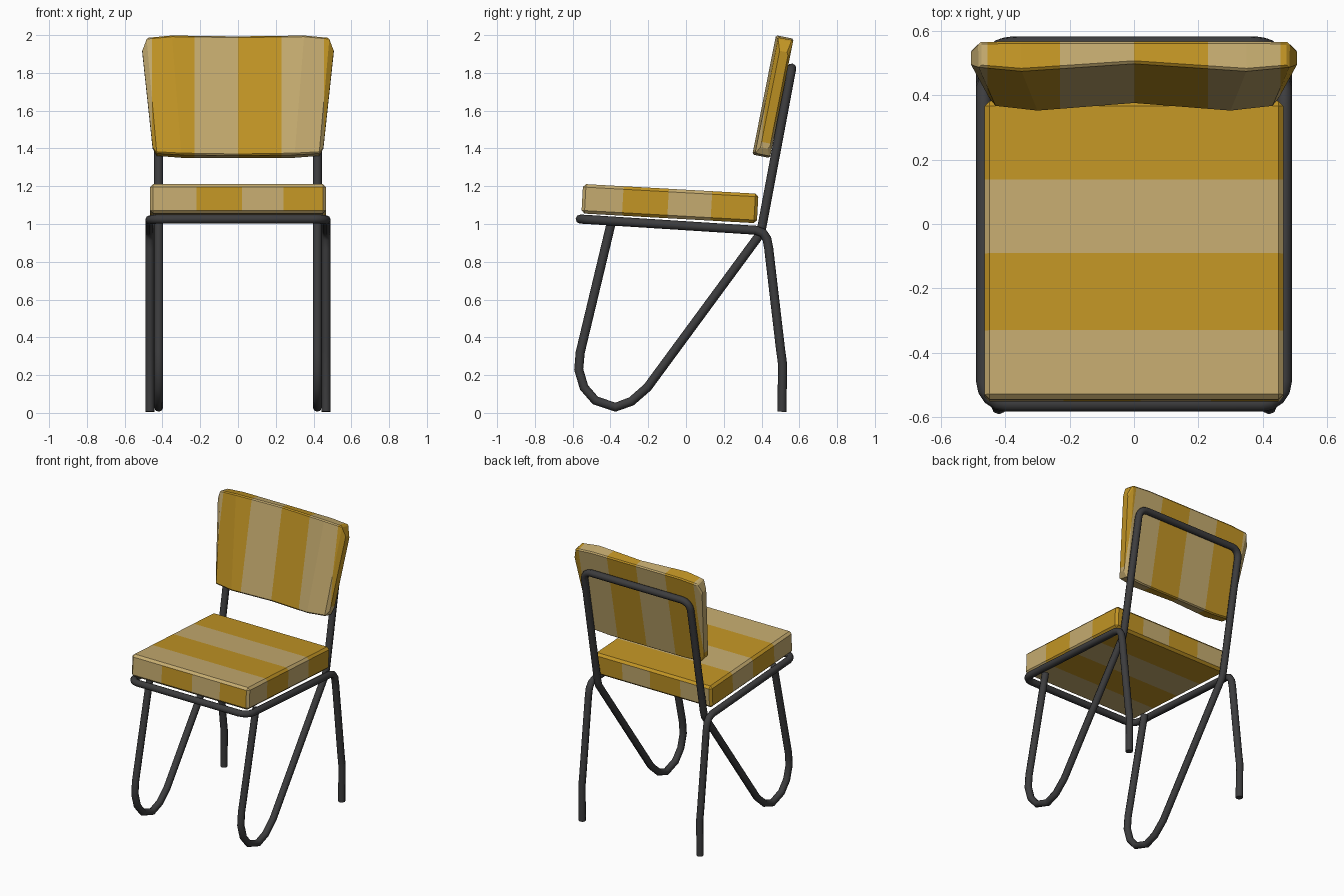
import bpy, bmesh, math
from mathutils import Vector, Matrix

if "Cube" in bpy.data.objects:
    bpy.data.objects.remove(bpy.data.objects["Cube"])


def material(name, rgb):
    m = bpy.data.materials.new(name)
    m.diffuse_color = (*rgb, 1)
    m.use_nodes = True
    m.node_tree.nodes["Principled BSDF"].inputs["Base Color"].default_value = m.diffuse_color
    return m


CREAM = material("cream stripe", (0.56, 0.41, 0.16))
GOLD = material("gold stripe", (0.54, 0.30, 0.018))
METAL = material("dark metal", (0.046, 0.046, 0.048))


def bend(corner, start, end, steps=4):
    """Rounded corner as a quarter arc between two points."""
    c, a, b = Vector(corner), Vector(start), Vector(end)
    o = a + b - c
    return [tuple(o + (a - o) * math.cos(t) + (b - o) * math.sin(t))
            for t in (math.pi / 2 * i / steps for i in range(steps + 1))]


def tube(name, half, radius=0.024):
    """Sweep a round tube along a half path mirrored across x."""
    pts = half + [(-x, y, z) for x, y, z in reversed(half)]
    cu = bpy.data.curves.new(name, 'CURVE')
    cu.dimensions = '3D'
    cu.bevel_depth, cu.bevel_resolution, cu.use_fill_caps = radius, 2, True
    sp = cu.splines.new('POLY')
    sp.points.add(len(pts) - 1)
    for p, co in zip(sp.points, pts):
        p.co = (*co, 1)
    cu.materials.append(METAL)
    ob = bpy.data.objects.new(name, cu)
    bpy.context.collection.objects.link(ob)
    bpy.ops.object.select_all(action='DESELECT')
    ob.select_set(True)
    bpy.context.view_layer.objects.active = ob
    bpy.ops.object.convert(target='MESH')
    bpy.ops.object.shade_smooth_by_angle(angle=math.radians(50))


def cut(bm, axis, places):
    """Slice the mesh at each stripe boundary."""
    n = Vector((0, 0, 0))
    n[axis] = 1
    for p in places:
        bmesh.ops.bisect_plane(bm, geom=bm.verts[:] + bm.edges[:] + bm.faces[:],
                               plane_co=n * p, plane_no=n, dist=1e-5)


def stripe(value, places):
    return sum(value > p for p in places) % 2


def bevel_sharp(bm, width, angle):
    bmesh.ops.recalc_face_normals(bm, faces=bm.faces[:])
    edges = [e for e in bm.edges if e.calc_face_angle(0) > math.radians(angle)]
    bmesh.ops.bevel(bm, geom=edges, offset=width, segments=1, affect='EDGES', profile=0.5)


def finish(name, bm, matrix):
    bm.transform(matrix)
    me = bpy.data.meshes.new(name)
    bm.to_mesh(me)
    bm.free()
    me.materials.append(CREAM)
    me.materials.append(GOLD)
    bpy.context.collection.objects.link(bpy.data.objects.new(name, me))


# Seat rail: rear feet, bends, side rails and front bar
R = 0.467
tube("seat_rail_and_rear_legs", [
    (R, 0.508, 0.006), (R, 0.511, 0.26), (R, 0.50, 0.34), (R, 0.438, 0.87), (R, 0.428, 0.922),
    (R, 0.408, 0.952), (R, 0.37, 0.967)]
    + bend((R, -0.56, 1.026), (R, -0.49, 1.022), (R - 0.07, -0.56, 1.026)))

# Hairpin front legs running up into the backrest loop
H = 0.42
tube("front_legs_and_back_loop", [
    (H, -0.395, 1.01), (H, -0.56, 0.32), (H, -0.568, 0.23), (H, -0.54, 0.135), (H, -0.48, 0.066),
    (H, -0.374, 0.030), (H, -0.289, 0.061), (H, -0.204, 0.135), (H, 0.388, 0.94), (H, 0.402, 0.985)]
    + bend((H, 0.56, 1.826), (H, 0.5485, 1.766), (H - 0.06, 0.56, 1.826)))

# Seat cushion: stripes run front to back, and sideways on the end faces
bm = bmesh.new()
bmesh.ops.create_cube(bm, size=1, matrix=Matrix.Diagonal((0.93, 0.93, 0.156, 1)))
bevel_sharp(bm, 0.016, 60)
x_cuts, y_cuts = (-0.22, 0.02, 0.24), (-0.25, -0.01, 0.22)
cut(bm, 0, x_cuts)
cut(bm, 1, y_cuts)
bm.normal_update()
for f in bm.faces:
    c = f.calc_center_median()
    f.material_index = stripe(c.x, x_cuts) if abs(f.normal.y) > 0.75 else stripe(c.y, y_cuts)
finish("seat_cushion", bm,
       Matrix.Translation((0, -0.085, 1.108)) @ Matrix.Rotation(math.radians(-3.2), 4, 'X'))

# Backrest: columns of (top x, bottom x, top z, bottom z, front depth, back inset)
half = [(0.35, 0.30, 0.322, -0.322, 0.095, 0), (0.482, 0.43, 0.312, -0.312, 0.082, 0),
        (0.507, 0.452, 0.245, -0.275, 0.060, 0.012)]
columns = [(-a, -b, *rest) for a, b, *rest in reversed(half)]
columns += [(0, 0, 0.322, -0.322, 0.071, 0)] + half
bm = bmesh.new()
rings = [[bm.verts.new(p) for p in ((xt, -d, zt), (xt, -k, zt), (xb, -k, zb), (xb, -d, zb))]
         for xt, xb, zt, zb, d, k in columns]
for a, b in zip(rings, rings[1:]):
    for i in range(4):
        j = (i + 1) % 4
        bm.faces.new((a[i], a[j], b[j], b[i]))
bm.faces.new(rings[0])
bm.faces.new(rings[-1])
bevel_sharp(bm, 0.008, 65)
b_cuts = (-0.455, -0.23, 0, 0.23, 0.455)
cut(bm, 0, b_cuts)
for f in bm.faces:
    f.material_index = stripe(f.calc_center_median().x, b_cuts)
finish("backrest", bm,
       Matrix.Translation((0, 0.507, 1.665)) @ Matrix.Rotation(math.radians(-11.2), 4, 'X'))
